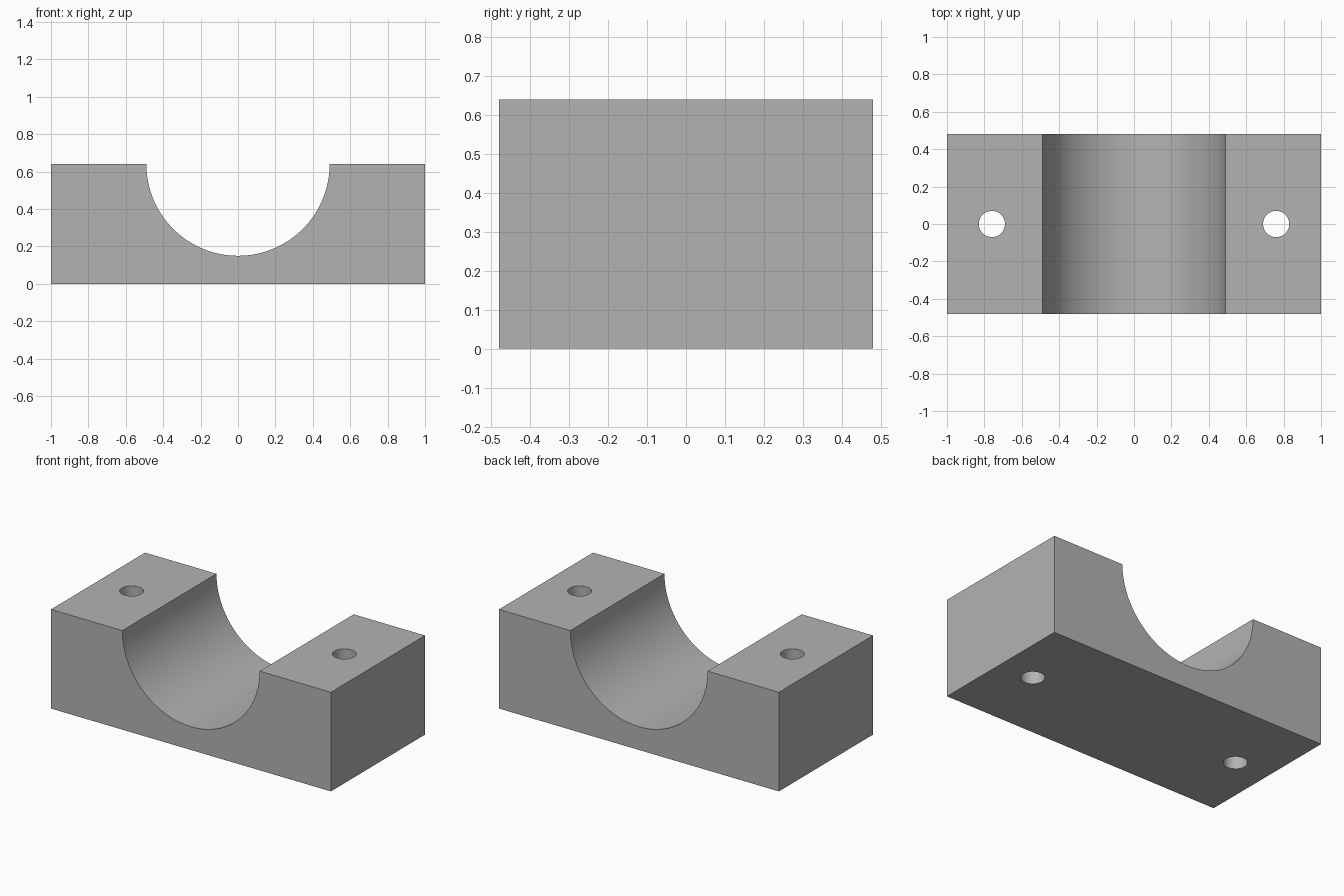
import bpy
import math

if "Cube" in bpy.data.objects:
    bpy.data.objects.remove(bpy.data.objects["Cube"], do_unlink=True)

LENGTH, DEPTH, HEIGHT = 2.0, 0.96, 0.64
SADDLE_RADIUS = 0.49
HOLE_RADIUS, HOLE_X = 0.07, 0.76

grey = bpy.data.materials.new("plain grey")
grey.use_nodes = True
colour = (0.45, 0.45, 0.45, 1)
grey.diffuse_color = colour
grey.node_tree.nodes["Principled BSDF"].inputs["Base Color"].default_value = colour


def cylinder_cutter(name, radius, depth, location, sides, rotation=(0, 0, 0)):
    bpy.ops.mesh.primitive_cylinder_add(vertices=sides, radius=radius, depth=depth,
                                        location=location, rotation=rotation)
    cutter = bpy.context.object
    cutter.name = name
    cutter.hide_render = True
    return cutter


# Solid block
bpy.ops.mesh.primitive_cube_add(size=1, location=(0, 0, HEIGHT / 2))
block = bpy.context.object
block.name = "saddle_block"
block.scale = (LENGTH, DEPTH, HEIGHT)
bpy.ops.object.transform_apply(location=True, rotation=False, scale=True)
block.data.materials.append(grey)

# Half-round saddle across the block, and a bolt hole through each shoulder
cutters = [cylinder_cutter("saddle_cutter", SADDLE_RADIUS, DEPTH * 2, (0, 0, HEIGHT),
                           128, (math.pi / 2, 0, 0))]
for side, x in (("left", HOLE_X), ("right", -HOLE_X)):
    cutters.append(cylinder_cutter(side + "_hole_cutter", HOLE_RADIUS, HEIGHT * 2,
                                   (x, 0, HEIGHT / 2), 64))

bpy.ops.object.select_all(action="DESELECT")
block.select_set(True)
bpy.context.view_layer.objects.active = block
for cutter in cutters:
    cut = block.modifiers.new(cutter.name, "BOOLEAN")
    cut.operation = "DIFFERENCE"
    cut.solver = "EXACT"
    cut.object = cutter
    bpy.ops.object.modifier_apply(modifier=cut.name)
for cutter in cutters:
    bpy.data.objects.remove(cutter, do_unlink=True)

# Smooth curved walls, crisp block edges
bpy.ops.object.shade_smooth_by_angle(angle=math.radians(30))
